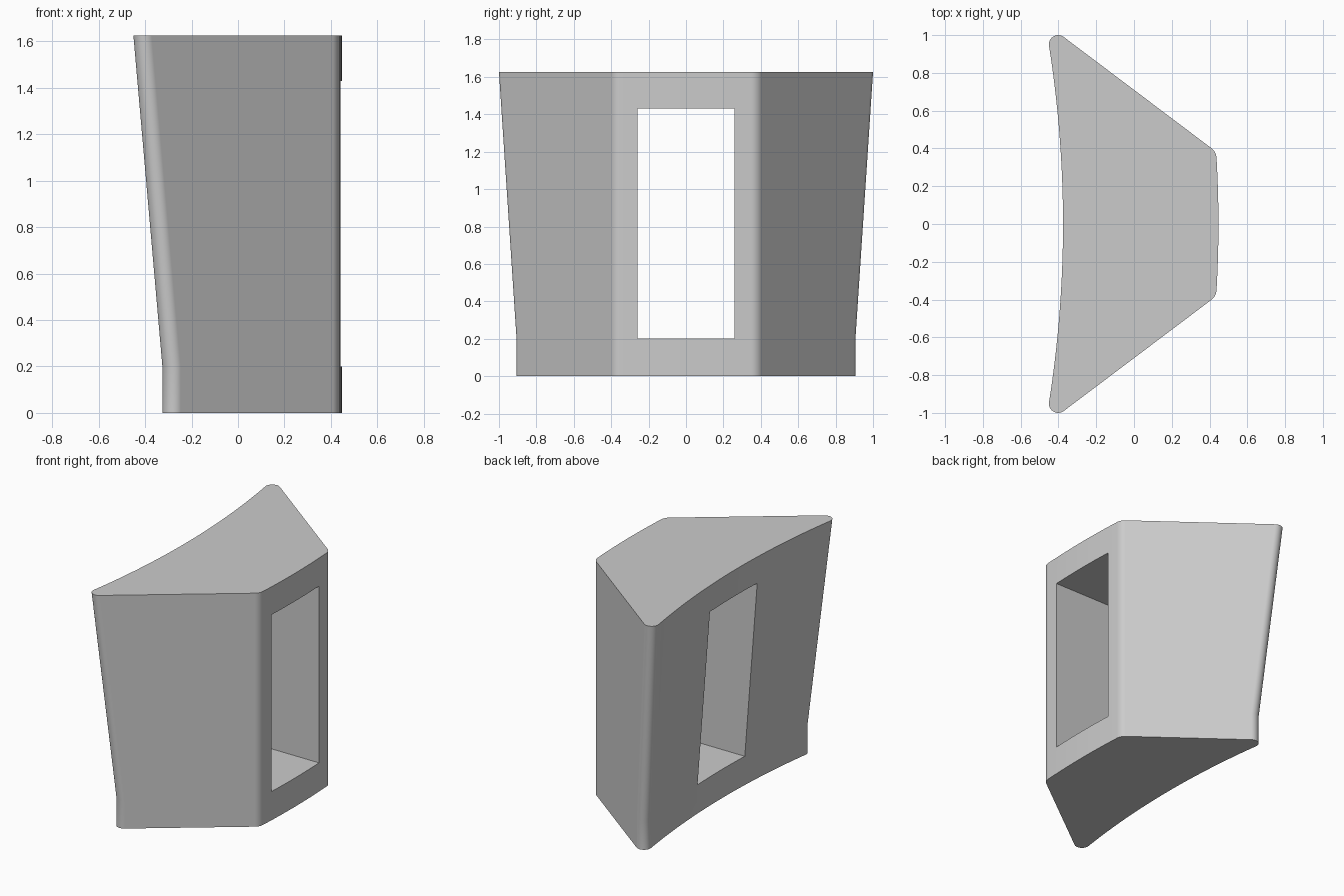
import bpy, bmesh
from math import cos, sin, atan2, asin, pi

if "Cube" in bpy.data.objects:
    bpy.data.objects.remove(bpy.data.objects["Cube"])

SLOPE, INTERCEPT = 0.753, 0.71      # slanted side: y = INTERCEPT - SLOPE * x
BACK_R, FRONT_R = 6.0, 6.0          # radii of the shallow curved faces
HEIGHT, KINK = 1.625, 0.2
STRETCH = (1 + SLOPE ** 2) ** 0.5
SLANT = atan2(1, SLOPE)


def fillet(cy, r, start, end, steps):
    """Rounded corner tangent to the slanted side."""
    cx = (INTERCEPT - STRETCH * r - cy) / SLOPE
    angles = [start + (end - start) * i / steps for i in range(steps + 1)]
    return [(cx + r * cos(a), cy + r * sin(a)) for a in angles]


def bow(p, radius, steps):
    """Shallow arc from p to its mirror image, without the end points."""
    ys = [p[1] * (1 - 2 * i / steps) for i in range(1, steps)]
    return [(p[0] + (p[1] ** 2 - y * y) / (2 * radius), y) for y in ys]


def outline(tip_y):
    corner = fillet(0.346, 0.07, asin(0.346 / FRONT_R), SLANT, 8)
    tip = fillet(tip_y, 0.049, SLANT, pi + asin(tip_y / BACK_R), 12)
    half = corner + tip
    mirrored = [(x, -y) for x, y in reversed(half)]
    front = [(x, -y) for x, y in bow(corner[0], FRONT_R, 12)]
    return half + bow(tip[-1], BACK_R, 32) + mirrored + front


# Body: upright below the kink, flaring outwards above it
bm = bmesh.new()
rings = [[bm.verts.new((x, y, z)) for x, y in outline(tip_y)]
         for z, tip_y in ((0, 0.857), (KINK, 0.857), (HEIGHT, 0.951))]
for low, high in zip(rings, rings[1:]):
    for i in range(len(low)):
        j = (i + 1) % len(low)
        bm.faces.new((low[i], low[j], high[j], high[i]))
bm.faces.new(rings[0][::-1])
bm.faces.new(rings[-1])
bmesh.ops.recalc_face_normals(bm, faces=bm.faces)
mesh = bpy.data.meshes.new("body")
bm.to_mesh(mesh)
bm.free()
body = bpy.data.objects.new("body", mesh)
bpy.context.collection.objects.link(body)

# Plain grey material
grey = bpy.data.materials.new("light grey")
grey.use_nodes = True
grey.diffuse_color = (0.6, 0.6, 0.6, 1)
grey.node_tree.nodes["Principled BSDF"].inputs["Base Color"].default_value = grey.diffuse_color
mesh.materials.append(grey)

# Rectangular opening through the body
bpy.ops.mesh.primitive_cube_add(size=1, location=(0, 0, 0.815))
cutter = bpy.context.object
cutter.name = "opening_cutter"
cutter.scale = (2, 0.52, 1.23)
cutter.hide_render = True
cutter.data.materials.append(grey)

bpy.ops.object.select_all(action='DESELECT')
body.select_set(True)
bpy.context.view_layer.objects.active = body
cut = body.modifiers.new("opening", 'BOOLEAN')
cut.operation = 'DIFFERENCE'
cut.solver = 'EXACT'
cut.object = cutter
bpy.ops.object.modifier_apply(modifier=cut.name)
bpy.data.objects.remove(cutter)

# Smooth corners, crisp edges
bpy.ops.object.shade_smooth_by_angle(angle=pi / 6)
weighted = body.modifiers.new("weighted_normals", 'WEIGHTED_NORMAL')
weighted.keep_sharp = True
